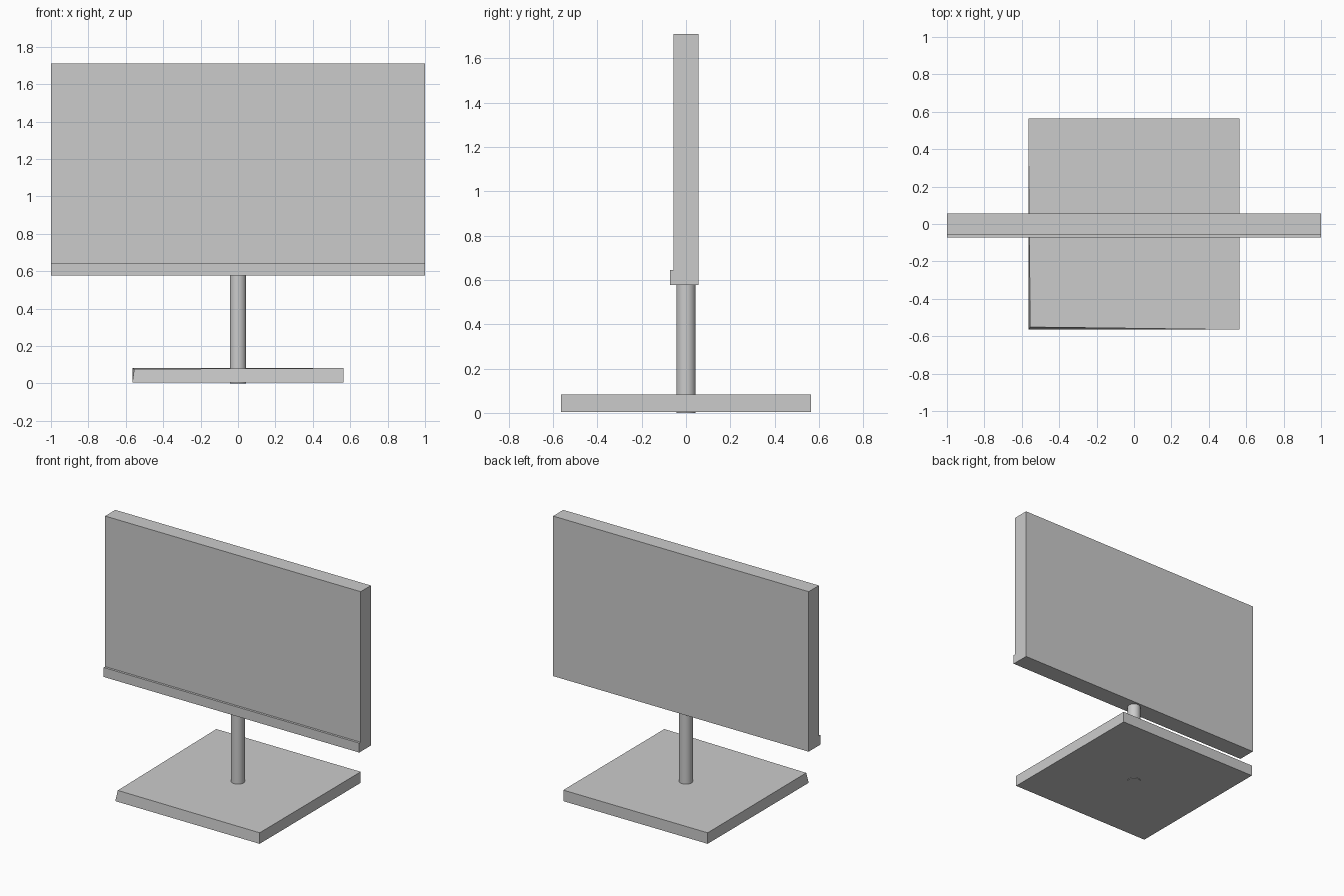
import bpy, bmesh

if "Cube" in bpy.data.objects:
    bpy.data.objects.remove(bpy.data.objects["Cube"])


def make_object(name, bm):
    bmesh.ops.recalc_face_normals(bm, faces=bm.faces)
    mesh = bpy.data.meshes.new(name)
    bm.to_mesh(mesh)
    bm.free()
    obj = bpy.data.objects.new(name, mesh)
    bpy.context.collection.objects.link(obj)
    return obj


# Screen panel: side profile (y, z) with the front lip, extruded along x
profile = [(-0.073, 0.578), (0.057, 0.578), (0.057, 1.71),
           (-0.057, 1.71), (-0.057, 0.645), (-0.073, 0.645)]
bm = bmesh.new()
face = bm.faces.new([bm.verts.new((-1, y, z)) for y, z in profile])
ext = bmesh.ops.extrude_face_region(bm, geom=[face])
moved = [e for e in ext["geom"] if isinstance(e, bmesh.types.BMVert)]
bmesh.ops.translate(bm, vec=(2, 0, 0), verts=moved)
make_object("screen_panel", bm)

# Square base plate, with its front left top corner pulled inward
bottom, top, half = 0.004, 0.082, 0.565
bm = bmesh.new()
bmesh.ops.create_cube(bm, size=1)
for v in bm.verts:
    corner = v.co.x < 0 and v.co.y < 0 and v.co.z > 0
    v.co.x *= 2 * half
    v.co.y *= 2 * half
    v.co.z = top if v.co.z > 0 else bottom
    if corner:
        v.co.x += 0.01
        v.co.y += 0.014
        v.co.z -= 0.005
make_object("base_plate", bm)

# Round post from the base's underside up to the screen
post_top = 0.58
bpy.ops.mesh.primitive_cylinder_add(vertices=32, radius=0.044, depth=post_top,
                                    location=(0, 0, post_top / 2))
post = bpy.context.object
post.name = "post"
bpy.ops.object.shade_smooth_by_angle()
